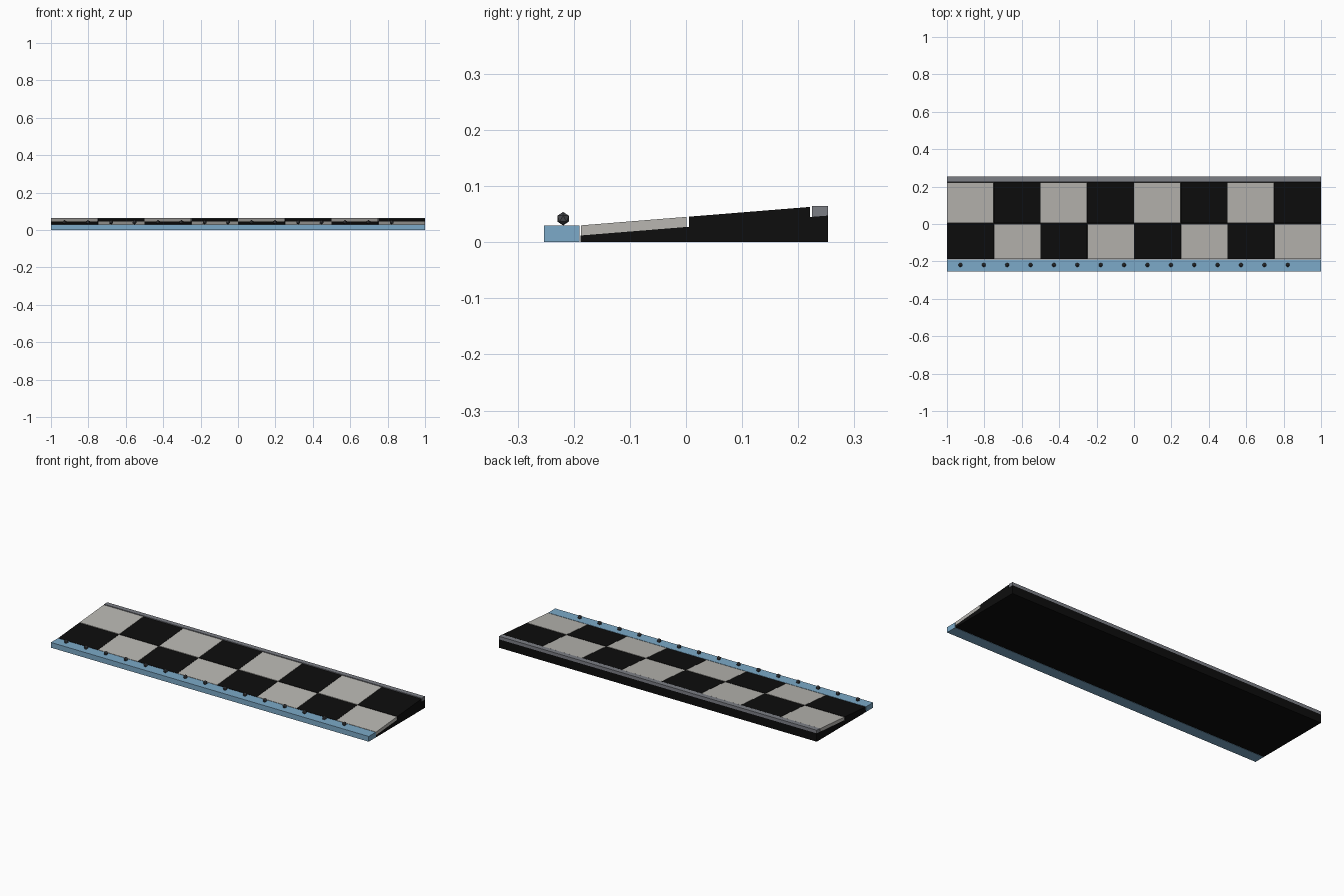
import bpy

if "Cube" in bpy.data.objects:
    bpy.data.objects.remove(bpy.data.objects["Cube"])


def material(name, r, g, b):
    m = bpy.data.materials.new(name)
    m.diffuse_color = (r, g, b, 1)
    m.use_nodes = True
    m.node_tree.nodes["Principled BSDF"].inputs["Base Color"].default_value = m.diffuse_color
    return m


BLACK = material("black", 0.004, 0.004, 0.004)
LIGHT = material("pale_grey", 0.48, 0.47, 0.44)
BLUE = material("blue", 0.20, 0.40, 0.58)
GREY = material("mid_grey", 0.20, 0.21, 0.235)
DARK = material("dark_grey", 0.06, 0.063, 0.07)


def prism(name, profile, x0, x1, mat):
    """Extrude a (y, z) profile, given anticlockwise, along x."""
    n = len(profile)
    verts = [(x, y, z) for x in (x0, x1) for y, z in profile]
    faces = [tuple(reversed(range(n))), tuple(range(n, 2 * n))]
    faces += [(i, (i + 1) % n, (i + 1) % n + n, i + n) for i in range(n)]
    mesh = bpy.data.meshes.new(name)
    mesh.from_pydata(verts, [], faces)
    mesh.materials.append(mat)
    obj = bpy.data.objects.new(name, mesh)
    bpy.context.collection.objects.link(obj)
    return obj


def slope(y):
    """Height of the sloping base top."""
    return 0.012 + (y + 0.188) * 0.0805


# Sloping base
prism("ramp_base", [(-0.188, 0), (0.253, 0), (0.253, slope(0.253)),
                    (-0.188, slope(-0.188))], -1, 1, BLACK)

# Front ledge and back strip
prism("front_ledge", [(-0.253, 0), (-0.19, 0), (-0.19, 0.03), (-0.253, 0.03)], -1, 1, BLUE)
prism("back_strip", [(0.225, slope(0.225)), (0.253, slope(0.253)),
                     (0.253, 0.065), (0.225, 0.065)], -1, 1, GREY)

# Two rows of chequered tiles lying on the slope
THICK, GAP = 0.018, 0.0008
for row, (y0, y1) in enumerate([(-0.187, 0.001), (0.005, 0.221)]):
    for col in range(8):
        x = -1 + 0.25 * col
        prism(f"tile_{row}_{col}",
              [(y0, slope(y0)), (y1, slope(y1)),
               (y1, slope(y1) + THICK), (y0, slope(y0) + THICK)],
              x + (GAP if col else 0), x + 0.25 - (GAP if col < 7 else 0),
              LIGHT if (row + col) % 2 else BLACK)

# Row of studs along the ledge
for i in range(15):
    bpy.ops.mesh.primitive_ico_sphere_add(subdivisions=1, radius=0.012,
                                          location=(-0.928 + 0.125 * i, -0.219, 0.042))
    stud = bpy.context.object
    stud.name = f"stud_{i}"
    stud.data.materials.append(DARK)
